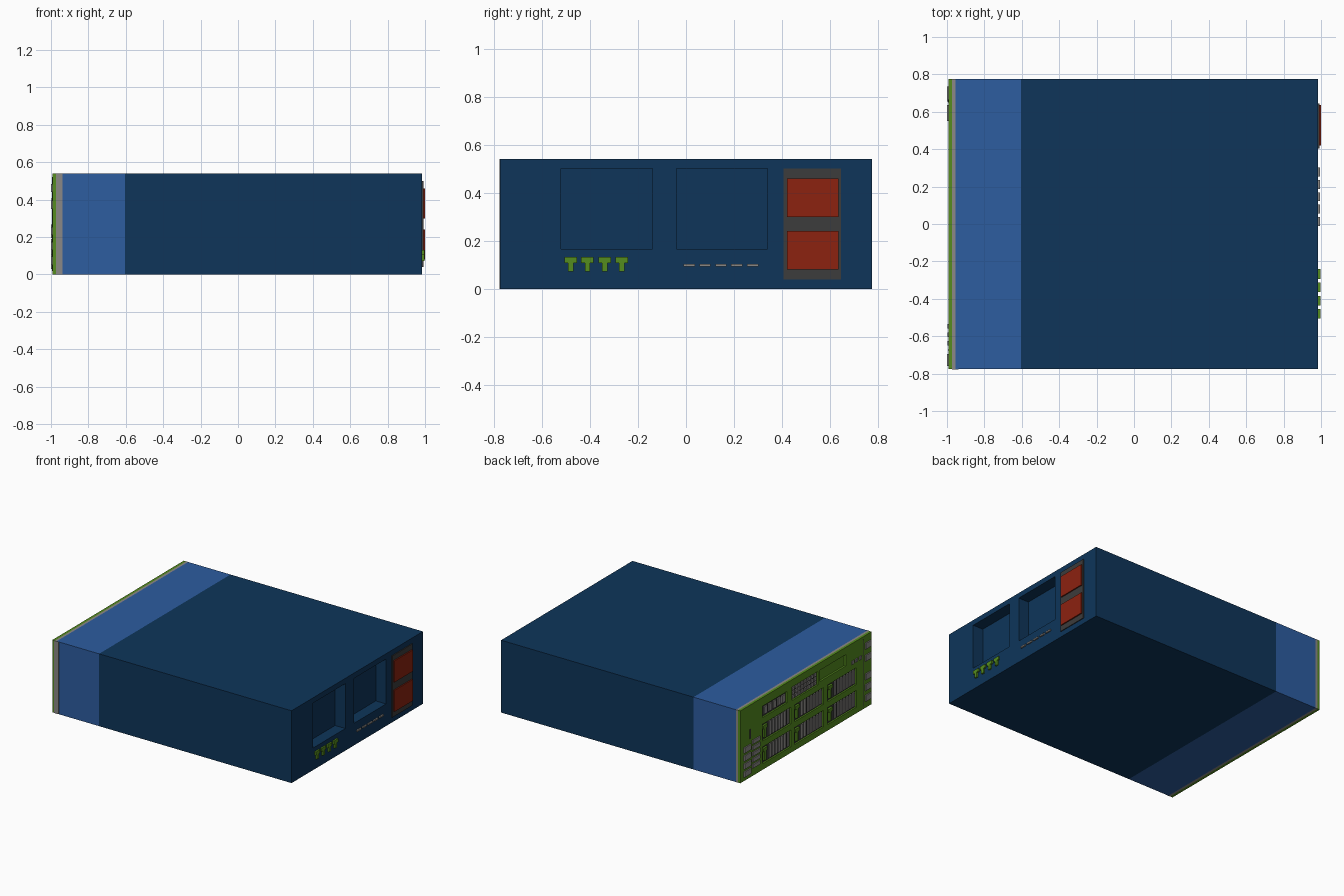
import bpy, bmesh

if "Cube" in bpy.data.objects:
    bpy.data.objects.remove(bpy.data.objects["Cube"])


def material(name, rgb):
    m = bpy.data.materials.new(name)
    m.diffuse_color = (*rgb, 1)
    m.use_nodes = True
    m.node_tree.nodes["Principled BSDF"].inputs["Base Color"].default_value = m.diffuse_color
    return m


DARK_BLUE = material("dark blue", (0.0044, 0.0356, 0.102))
LIGHT_BLUE = material("light blue", (0.026, 0.109, 0.352))
GREEN = material("green", (0.091, 0.262, 0.013))
GREY = material("grey", (0.26, 0.25, 0.24))
DARK_GREY = material("dark grey", (0.045, 0.045, 0.045))
RED = material("red", (0.262, 0.016, 0.005))


def boxes(name, mat, items):
    """One object made of boxes given as (x0, x1, y0, y1, z0, z1)."""
    bm = bmesh.new()
    for x0, x1, y0, y1, z0, z1 in items:
        verts = bmesh.ops.create_cube(bm, size=1)["verts"]
        for v in verts:
            v.co.x = x0 if v.co.x < 0 else x1
            v.co.y = y0 if v.co.y < 0 else y1
            v.co.z = z0 if v.co.z < 0 else z1
    me = bpy.data.meshes.new(name)
    bm.to_mesh(me)
    bm.free()
    me.materials.append(mat)
    ob = bpy.data.objects.new(name, me)
    bpy.context.collection.objects.link(ob)
    return ob


def cut(ob, items):
    """Cut box pockets out of an object."""
    cutter = boxes("cutter", ob.data.materials[0], items)
    mod = ob.modifiers.new("pockets", "BOOLEAN")
    mod.operation = "DIFFERENCE"
    mod.solver = "EXACT"
    mod.object = cutter
    bpy.context.view_layer.objects.active = ob
    bpy.ops.object.modifier_apply(modifier=mod.name)
    bpy.data.objects.remove(cutter)


Y, H = 0.775, 0.54

# Main case with two square bays on the right side
case = boxes("main_case", DARK_BLUE, [(-0.605, 0.985, -Y, Y, 0, H)])
cut(case, [(0.90, 1.1, y, y + 0.38, 0.165, 0.5) for y in (-0.52, -0.04)])

# Light blue band, grey gasket and its wider front strip
boxes("end_band", LIGHT_BLUE, [(-0.955, -0.605, -Y, Y, 0, H)])
boxes("gasket", GREY, [(-0.972, -0.955, -Y, Y, 0, H)])
boxes("gasket_front_strip", GREY, [(-0.974, -0.938, -Y - 0.002, -Y, 0, H)])

# Right side: red units in a dark frame
boxes("unit_frame", DARK_GREY, [(0.985, 0.991, 0.405, 0.645, 0.04, 0.5)])
boxes("red_units", RED, [(0.991, 1.0, 0.42, 0.635, z, z + 0.16) for z in (0.08, 0.3)])

# Right side: T-shaped levers and small vents
levers = []
for y in (-0.48, -0.41, -0.338, -0.267):
    levers += [(0.985, 0.997, y - 0.026, y + 0.026, 0.107, 0.132),
               (0.985, 0.997, y - 0.011, y + 0.011, 0.072, 0.107)]
boxes("side_levers", GREEN, levers)
boxes("side_vents", GREY,
      [(0.985, 0.995, -0.01 + 0.066 * i, 0.037 + 0.066 * i, 0.093, 0.104) for i in range(5)])

# Green end panel with pockets
cards = [(y, z) for y in (0.175, -0.205, -0.595) for z in (0.045, 0.215)]
top_pockets = [(0.225, 0.515, 0.39, 0.475), (-0.14, 0.165, 0.385, 0.485)]
pockets = [(y, y + 0.34, z, z + 0.125) for y, z in cards] + top_pockets
panel = boxes("end_panel", GREEN, [(-0.991, -0.972, -Y, Y, 0, H)])
cut(panel, [(-1.1, -0.977, *p) for p in pockets + [(-0.47, -0.165, 0.4, 0.485)]])
boxes("pocket_floors", DARK_GREY, [(-0.979, -0.976, *p) for p in pockets])

# Card rows: grey slats and a green lever in every pocket
slats, card_levers = [], []
for y, z in cards:
    slats += [(-0.988, -0.979, y + 0.012 + 0.036 * i, y + 0.034 + 0.036 * i,
               z + 0.01, z + 0.115) for i in range(7)]
    card_levers += [(-0.993, -0.979, y + 0.28, y + 0.33, z + 0.085, z + 0.11),
                    (-0.993, -0.979, y + 0.295, y + 0.315, z + 0.015, z + 0.085)]
boxes("card_slats", GREY, slats)
boxes("card_levers", GREEN, card_levers)

# Upper sockets
boxes("socket_row", GREY, [(-0.988, -0.979, 0.24 + 0.052 * i, 0.275 + 0.052 * i, 0.405, 0.46)
                           for i in range(5)])
boxes("socket_grid", GREY, [(-0.988, -0.979, -0.13 + 0.037 * i, -0.105 + 0.037 * i,
                             0.392 + 0.031 * j, 0.415 + 0.031 * j)
                            for i in range(8) for j in range(3)])
boxes("knobs", GREY, [(-0.998, -0.991, y, y + 0.025, 0.385, 0.41)
                      for y in (-0.56, -0.605, -0.65)])

# Ports at both ends of the panel and the dividing groove strip
ports = [(-1.0, -0.991, -0.76, -0.695, z, z + 0.045) for z in (0.05, 0.13, 0.21, 0.35, 0.44)]
ports += [(-1.0, -0.991, 0.655, 0.735, z, z + 0.04) for z in (0.03, 0.09, 0.15, 0.21)]
ports += [(-1.0, -0.991, 0.55, 0.635, z, z + 0.028) for z in (0.06, 0.105, 0.15, 0.195, 0.24)]
boxes("end_ports", GREY, ports)
boxes("panel_strips", DARK_GREY, [(-0.994, -0.991, -0.676, -0.67, 0.02, 0.52),
                                  (-0.994, -0.991, 0.65, 0.665, 0.29, 0.36)])
